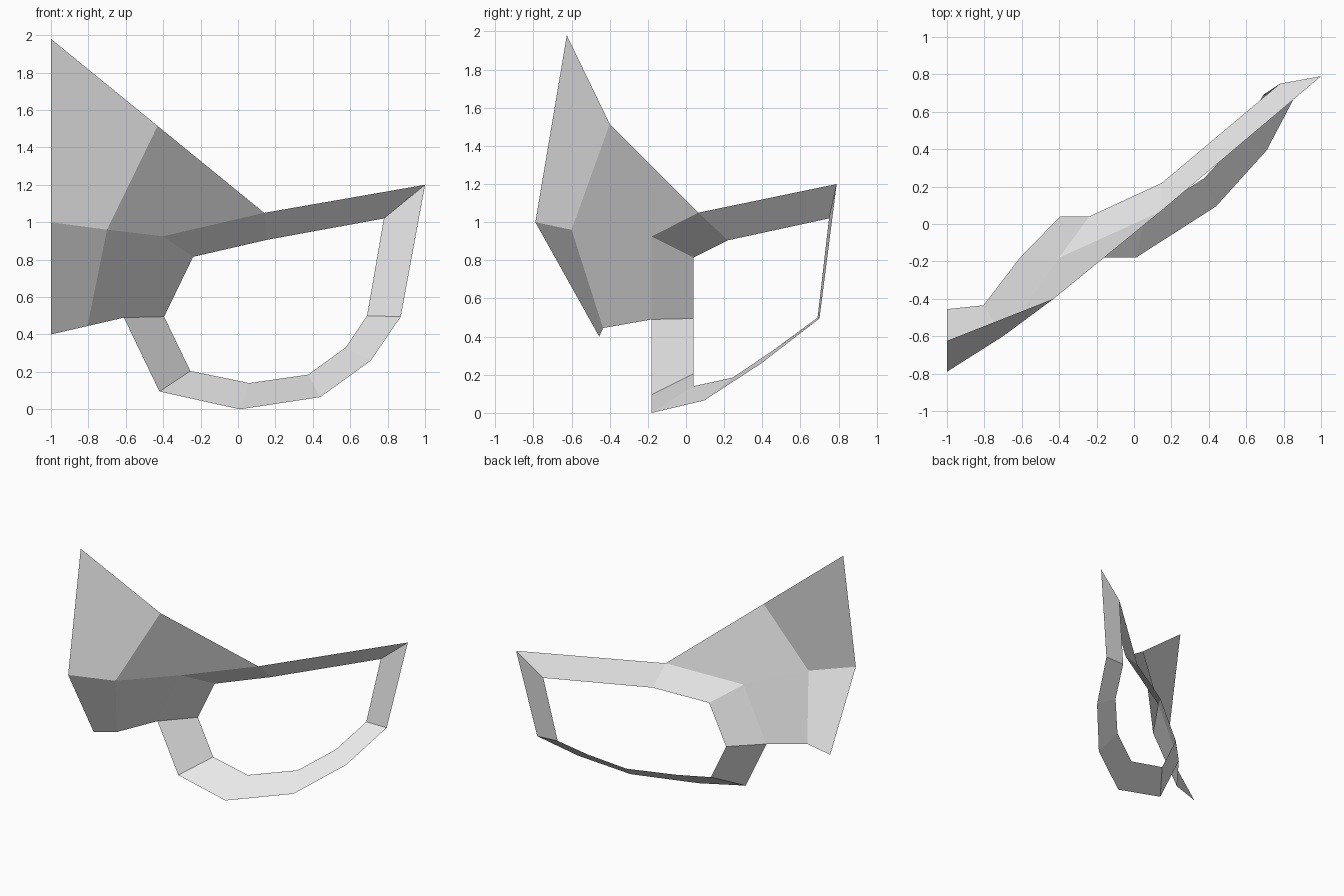
import bpy

grey = bpy.data.materials.new("light grey")
grey.diffuse_color = (0.8, 0.8, 0.8, 1)


def sheet(name, verts, faces):
    """Flat-shaded open surface with one material."""
    mesh = bpy.data.meshes.new(name)
    mesh.from_pydata(verts, [], faces)
    mesh.materials.append(grey)
    obj = bpy.data.objects.new(name, mesh)
    bpy.context.collection.objects.link(obj)
    return obj


# Folded ring: outer and inner rails, clockwise seen from the front
outer = [(0.14, 0.065, 1.05), (1.0, 0.79, 1.20), (0.87, 0.70, 0.495),
         (0.71, 0.395, 0.26), (0.44, 0.095, 0.065), (0.01, -0.18, 0.0),
         (-0.42, -0.18, 0.095), (-0.61, -0.18, 0.49), (-0.40, -0.18, 0.925)]
inner = [(0.15, 0.22, 0.905), (0.78, 0.75, 1.02), (0.69, 0.69, 0.50),
         (0.575, 0.46, 0.33), (0.375, 0.245, 0.185), (0.06, 0.04, 0.14),
         (-0.255, 0.04, 0.205), (-0.395, 0.04, 0.495), (-0.24, 0.04, 0.815)]
n = len(outer)
ring = [(i, n + i, n + (i + 1) % n, (i + 1) % n) for i in range(n)]
sheet("ring_frame", outer + inner, ring)

# Wing panel fanning out from the ring's upper left side
top_row = [(-1.0, -0.625, 1.98), (-0.43, -0.40, 1.515), outer[0]]
mid_row = [(-1.0, -0.79, 1.0), (-0.70, -0.60, 0.96), outer[8]]
low_row = [(-1.0, -0.455, 0.40), (-0.805, -0.435, 0.445), outer[7]]
panel = [(r + c, r + c + 3, r + c + 4, r + c + 1) for r in (0, 3) for c in (0, 1)]
sheet("wing_panel", top_row + mid_row + low_row, panel)
